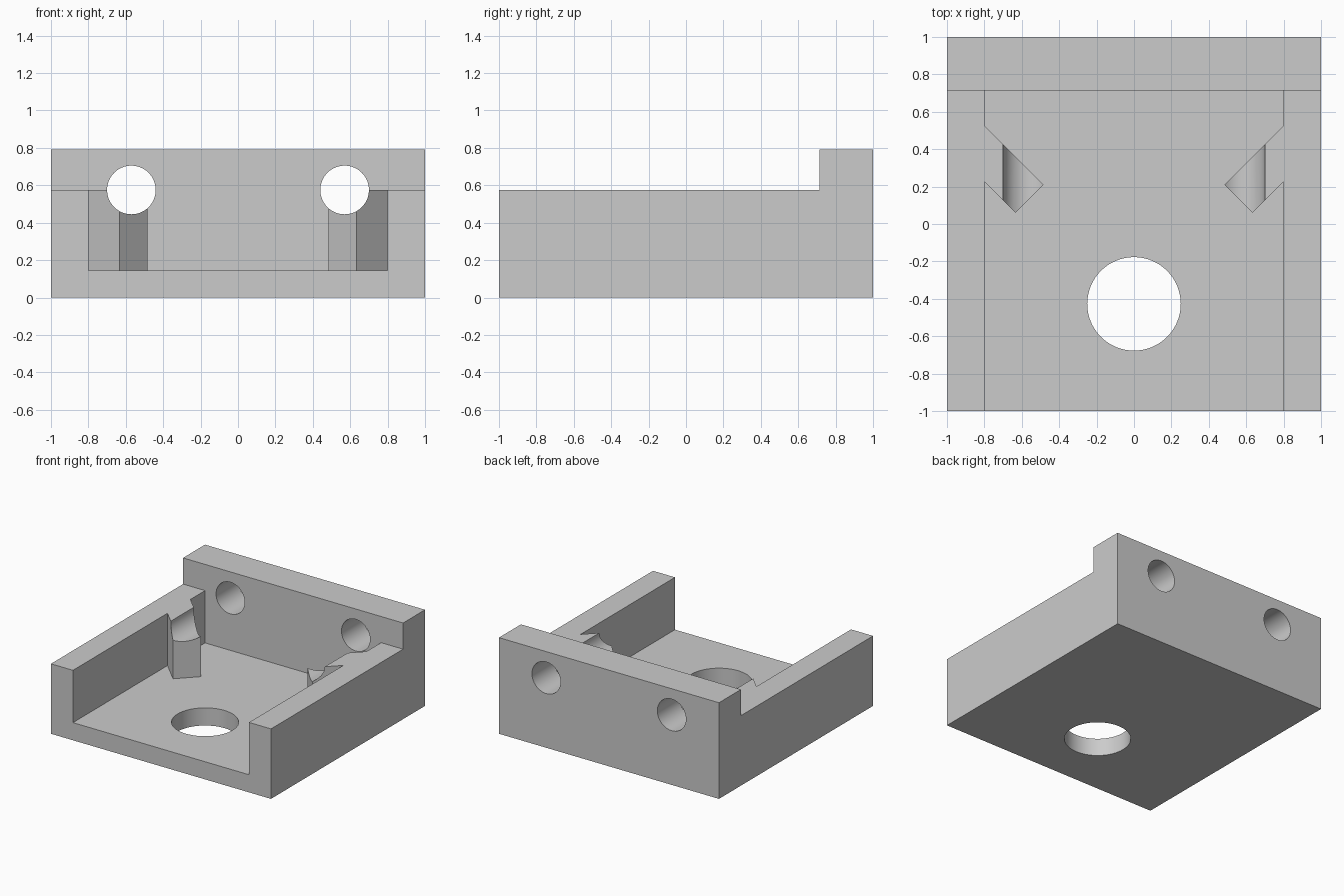
import bpy
import bmesh
from math import pi
from mathutils import Matrix, Vector

if "Cube" in bpy.data.objects:
    bpy.data.objects.remove(bpy.data.objects["Cube"], do_unlink=True)

# Main dimensions
FLOOR, RIM, TOP = 0.145, 0.575, 0.79
INNER, BACK = 0.8, 0.715

grey = bpy.data.materials.new("light grey")
grey.use_nodes = True
colour = (0.6, 0.6, 0.6, 1)
grey.diffuse_color = colour
grey.node_tree.nodes["Principled BSDF"].inputs["Base Color"].default_value = colour


def make_object(name, bm):
    bmesh.ops.recalc_face_normals(bm, faces=bm.faces[:])
    mesh = bpy.data.meshes.new(name)
    bm.to_mesh(mesh)
    bm.free()
    mesh.materials.append(grey)
    obj = bpy.data.objects.new(name, mesh)
    bpy.context.collection.objects.link(obj)
    return obj


def prism(name, points, direction):
    """Extrude a closed outline along a direction."""
    bm = bmesh.new()
    face = bm.faces.new([bm.verts.new(p) for p in points])
    result = bmesh.ops.extrude_face_region(bm, geom=[face], use_keep_orig=True)
    moved = [v for v in result["geom"] if isinstance(v, bmesh.types.BMVert)]
    bmesh.ops.translate(bm, verts=moved, vec=Vector(direction))
    return make_object(name, bm)


def cylinder(name, centre, radius, depth, rotation=Matrix()):
    bm = bmesh.new()
    bmesh.ops.create_cone(bm, cap_ends=True, segments=64, radius1=radius,
                          radius2=radius, depth=depth,
                          matrix=Matrix.Translation(centre) @ rotation)
    return make_object(name, bm)


def combine(target, tool, operation):
    """Apply a boolean and discard the tool."""
    mod = target.modifiers.new(tool.name, "BOOLEAN")
    mod.operation, mod.solver, mod.object = operation, "EXACT", tool
    bpy.context.view_layer.objects.active = target
    bpy.ops.object.modifier_apply(modifier=mod.name)
    bpy.data.objects.remove(tool, do_unlink=True)


# Body: stepped side outline, with the raised wall at the back
outline = [(-1, 0), (1, 0), (1, TOP), (BACK, TOP), (BACK, RIM), (-1, RIM)]
body = prism("bracket_body", [(-1, y, z) for y, z in outline], (2, 0, 0))

# Pocket open at the front and top
pocket = [(-INNER, -1.2), (INNER, -1.2), (INNER, BACK), (-INNER, BACK)]
combine(body, prism("pocket", [(x, y, FLOOR) for x, y in pocket], (0, 0, 1)),
        "DIFFERENCE")

# Angled ribs, rooted in the side walls and floor
rib = [(0.9, 0.525), (INNER, 0.525), (0.485, 0.21), (0.633, 0.06),
       (INNER, 0.227), (0.9, 0.227)]
for side in (-1, 1):
    combine(body, prism("rib", [(side * x, y, 0.07) for x, y in rib],
                        (0, 0, RIM - 0.07)), "UNION")

# Rod holes through the back wall, notching the ribs
for side in (-1, 1):
    combine(body, cylinder("rod_hole", (side * 0.57, 0.6, RIM), 0.13, 1.3,
                           Matrix.Rotation(pi / 2, 4, "X")), "DIFFERENCE")

# Round opening in the floor
combine(body, cylinder("floor_hole", (0, -0.427, 0.1), 0.25, 0.6), "DIFFERENCE")

bpy.ops.object.select_all(action="DESELECT")
body.select_set(True)
bpy.context.view_layer.objects.active = body
bpy.ops.object.shade_smooth_by_angle(angle=pi / 6)
